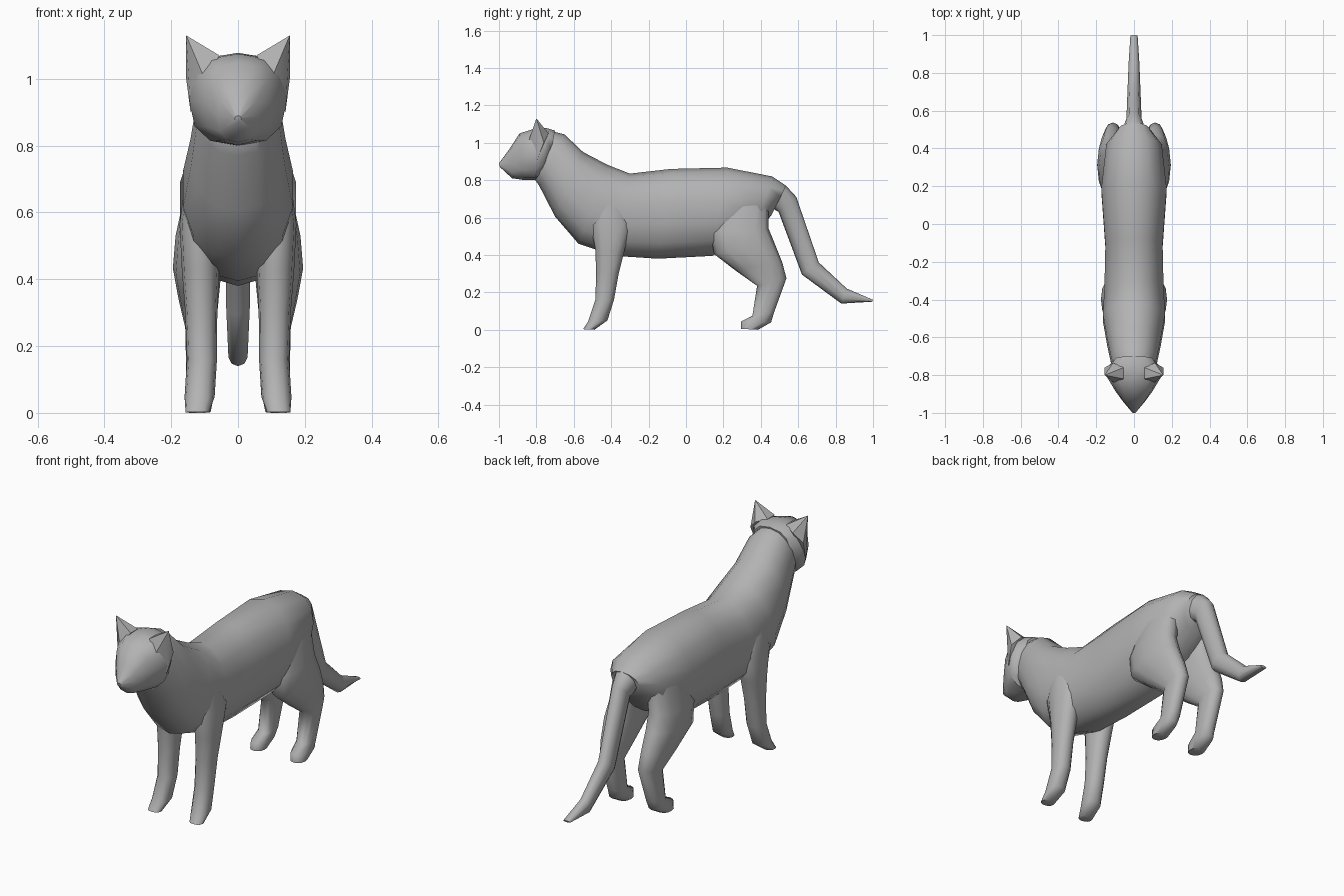
import bpy, bmesh, math
from mathutils import Vector

fur = bpy.data.materials.new("grey fur")
fur.diffuse_color = (0.45, 0.45, 0.45, 1)


def finish(bm, name, angle=60):
    bmesh.ops.recalc_face_normals(bm, faces=bm.faces)
    mesh = bpy.data.meshes.new(name)
    bm.to_mesh(mesh)
    bm.free()
    mesh.materials.append(fur)
    ob = bpy.data.objects.new(name, mesh)
    bpy.context.collection.objects.link(ob)
    bpy.ops.object.select_all(action='DESELECT')
    ob.select_set(True)
    bpy.context.view_layer.objects.active = ob
    bpy.ops.object.shade_smooth_by_angle(angle=math.radians(angle))
    return ob


def power(v, e):
    return math.copysign(abs(v) ** e, v)


def loft(name, rings, sides=12, e=0.9, side=1, angle=60):
    """Each ring: y, z of one silhouette point, y, z of the other, x centre, half width."""
    bm = bmesh.new()
    loops = []
    for y1, z1, y2, z2, x, w in rings:
        a, b = Vector((0, y1, z1)), Vector((0, y2, z2))
        mid, half = (a + b) / 2, (a - b) / 2
        loop = []
        for i in range(sides):
            t = math.tau * i / sides
            p = mid + half * power(math.cos(t), e)
            p.x = side * (x + w * power(math.sin(t), e))
            loop.append(bm.verts.new(p))
        loops.append(loop)
    for la, lb in zip(loops, loops[1:]):
        for i in range(sides):
            j = (i + 1) % sides
            bm.faces.new((la[i], la[j], lb[j], lb[i]))
    bm.faces.new(loops[0])
    bm.faces.new(loops[-1])
    return finish(bm, name, angle)


# Neck and torso
loft("body", [
    (-0.73, 1.065, -0.82, 0.82, 0, 0.105),
    (-0.65, 1.045, -0.785, 0.77, 0, 0.125),
    (-0.55, 0.95, -0.70, 0.605, 0, 0.145),
    (-0.42, 0.882, -0.575, 0.46, 0, 0.168),
    (-0.30, 0.835, -0.38, 0.395, 0, 0.160),
    (-0.08, 0.86, -0.15, 0.38, 0, 0.155),
    (0.22, 0.867, 0.14, 0.395, 0, 0.177),
    (0.46, 0.82, 0.36, 0.50, 0, 0.150),
    (0.535, 0.77, 0.455, 0.61, 0, 0.085),
], sides=14)

# Tail
loft("tail", [
    (0.47, 0.81, 0.42, 0.65, 0, 0.08),
    (0.535, 0.77, 0.46, 0.65, 0, 0.06),
    (0.59, 0.71, 0.495, 0.63, 0, 0.042),
    (0.71, 0.36, 0.62, 0.295, 0, 0.037),
    (0.86, 0.22, 0.83, 0.14, 0, 0.03),
    (1.00, 0.16, 0.995, 0.15, 0, 0.02),
], sides=10)

# Wedge-shaped head, nose to nape
loft("head", [
    (-1.00, 0.89, -0.995, 0.87, 0, 0.010),
    (-0.945, 0.965, -0.93, 0.81, 0, 0.060),
    (-0.89, 1.05, -0.875, 0.802, 0, 0.100),
    (-0.81, 1.075, -0.80, 0.80, 0, 0.146),
    (-0.745, 1.078, -0.77, 0.83, 0, 0.142),
    (-0.70, 1.065, -0.74, 0.87, 0, 0.105),
], sides=12, e=0.8, angle=45)

for side, label in ((1, "left"), (-1, "right")):
    # Ear running down into the cheek
    bm = bmesh.new()
    for x, y, z in ((0.155, -0.80, 1.13), (0.055, -0.82, 1.07), (0.055, -0.76, 1.07),
                    (0.11, -0.735, 1.05), (0.155, -0.76, 1.0), (0.142, -0.80, 0.90),
                    (0.10, -0.845, 1.0)):
        bm.verts.new((side * x, y, z))
    bmesh.ops.convex_hull(bm, input=bm.verts)
    finish(bm, label + " ear", 40)

    # Front leg, sole to shoulder
    loft(label + " front leg", [
        (-0.55, 0.003, -0.49, 0.0, 0.122, 0.035),
        (-0.523, 0.045, -0.42, 0.05, 0.115, 0.045),
        (-0.485, 0.16, -0.385, 0.16, 0.108, 0.045),
        (-0.48, 0.30, -0.36, 0.30, 0.110, 0.048),
        (-0.485, 0.43, -0.33, 0.42, 0.112, 0.056),
        (-0.51, 0.56, -0.288, 0.57, 0.115, 0.060),
        (-0.48, 0.72, -0.36, 0.71, 0.115, 0.040),
    ], side=side)

    # Hind leg, toes through hock to thigh
    loft(label + " hind leg", [
        (0.295, 0.005, 0.385, 0.0, 0.118, 0.036),
        (0.295, 0.045, 0.455, 0.04, 0.116, 0.042),
        (0.355, 0.075, 0.47, 0.09, 0.112, 0.042),
        (0.38, 0.235, 0.537, 0.275, 0.112, 0.046),
        (0.26, 0.32, 0.515, 0.36, 0.118, 0.060),
        (0.15, 0.405, 0.475, 0.46, 0.122, 0.073),
        (0.13, 0.52, 0.442, 0.54, 0.115, 0.072),
        (0.18, 0.70, 0.44, 0.70, 0.095, 0.055),
    ], side=side)
